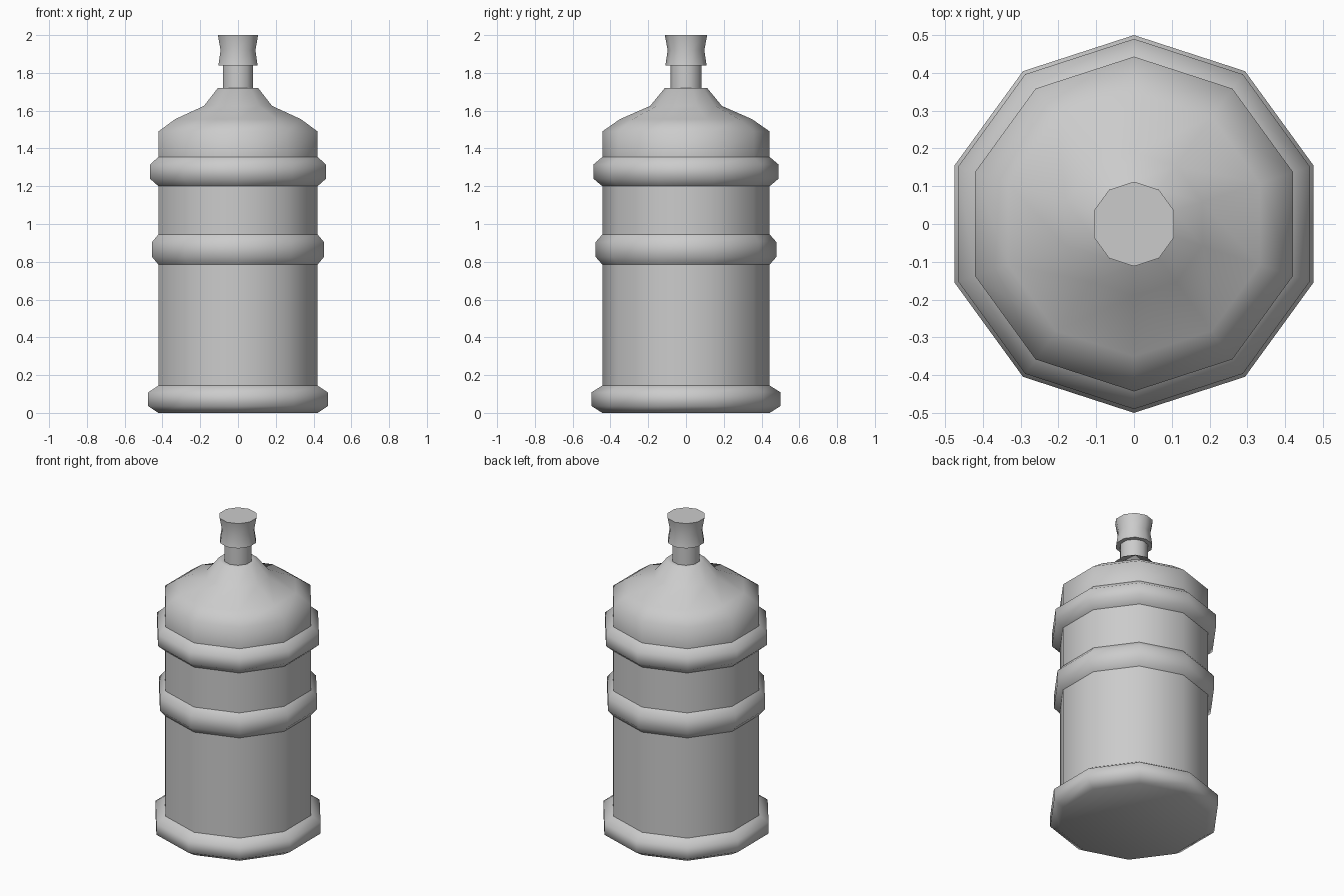
import bpy, bmesh
from math import sin, cos, pi, radians

if "Cube" in bpy.data.objects:
    bpy.data.objects.remove(bpy.data.objects["Cube"])

SIDES = 10


def lathe(name, profile, cap_bottom=False, cap_top=False):
    """Spin a (radius, z) profile into a ten-sided shell with a corner on +y."""
    bm = bmesh.new()
    rings = [[bm.verts.new((r * cos(pi / 2 + 2 * pi * i / SIDES),
                            r * sin(pi / 2 + 2 * pi * i / SIDES), z))
              for i in range(SIDES)] for r, z in profile]
    for low, high in zip(rings, rings[1:]):
        for i in range(SIDES):
            j = (i + 1) % SIDES
            bm.faces.new((low[i], low[j], high[j], high[i]))
    if cap_bottom:
        bm.faces.new(rings[0][::-1])
    if cap_top:
        bm.faces.new(rings[-1])
    mesh = bpy.data.meshes.new(name)
    bm.to_mesh(mesh)
    bm.free()
    obj = bpy.data.objects.new(name, mesh)
    bpy.context.collection.objects.link(obj)
    bpy.ops.object.select_all(action='DESELECT')
    obj.select_set(True)
    bpy.context.view_layer.objects.active = obj
    bpy.ops.object.shade_smooth_by_angle(angle=radians(65))
    return obj


def hoop(name, radius, z0, z1, bevel, closed=False):
    """Chamfered band bulging out of the body wall."""
    return lathe(name, [(BODY, z0), (radius, z0 + bevel),
                        (radius, z1 - bevel), (BODY, z1)], cap_bottom=closed)


BODY = 0.443

# Bulging bands, the lowest one closed by the bottle floor
hoop("base_band", 0.50, 0.0, 0.145, 0.036, closed=True)
hoop("middle_band", 0.478, 0.785, 0.945, 0.04)
hoop("upper_band", 0.49, 1.20, 1.355, 0.04)

# Straight walls between the bands
lathe("lower_wall", [(BODY, 0.145), (BODY, 0.785)])
lathe("upper_wall", [(BODY, 0.945), (BODY, 1.20)])

# Shoulder with flat ledge around the neck
lathe("shoulder", [(BODY, 1.355), (BODY, 1.49), (0.35, 1.555),
                   (0.19, 1.625), (0.112, 1.72), (0.083, 1.72)])

# Neck and waisted cap
lathe("neck", [(0.083, 1.72), (0.083, 1.84)])
lathe("cap", [(0.083, 1.84), (0.109, 1.84), (0.097, 1.92), (0.112, 2.0)],
      cap_top=True)
